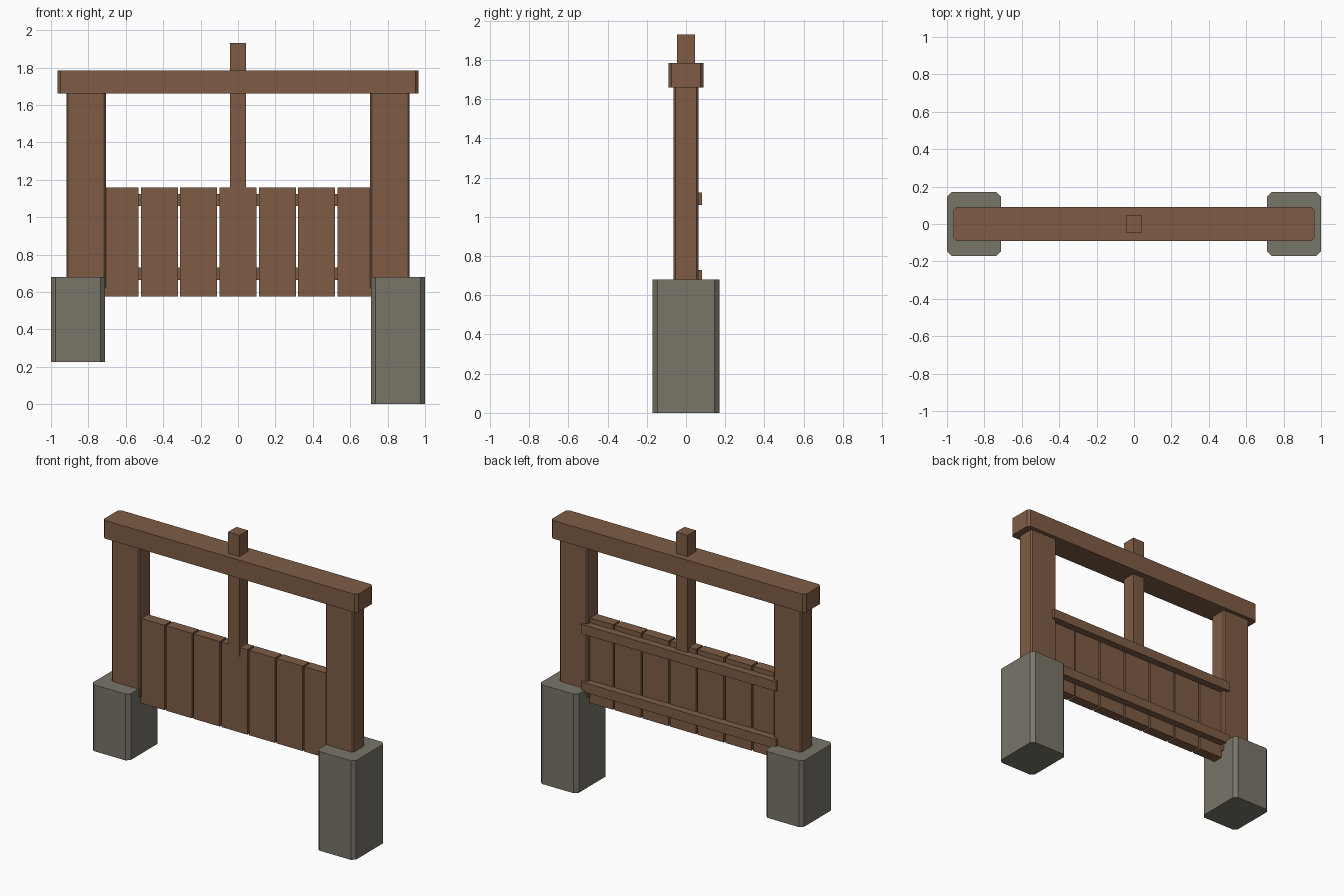
import bpy
import bmesh
from mathutils import Vector

old = bpy.data.objects.get("Cube")
if old:
    bpy.data.objects.remove(old, do_unlink=True)


def make_material(name, rgb):
    mat = bpy.data.materials.new(name)
    mat.use_nodes = True
    color = (*rgb, 1)
    mat.diffuse_color = color
    mat.node_tree.nodes["Principled BSDF"].inputs["Base Color"].default_value = color
    return mat


wood = make_material("brown wood", (0.21, 0.107, 0.06))
stone = make_material("grey stone", (0.188, 0.178, 0.141))


def block(name, low, high, mat, chamfer=0):
    """Box between two corners, with optional chamfered upright edges."""
    low, high = Vector(low), Vector(high)
    center, size = (low + high) / 2, high - low
    bm = bmesh.new()
    bmesh.ops.create_cube(bm, size=1)
    bmesh.ops.scale(bm, vec=size, verts=bm.verts)
    if chamfer:
        upright = [e for e in bm.edges
                   if abs(e.verts[0].co.z - e.verts[1].co.z) > size.z / 2]
        bmesh.ops.bevel(bm, geom=upright, offset=chamfer, segments=1,
                        affect='EDGES')
    mesh = bpy.data.meshes.new(name)
    bm.to_mesh(mesh)
    bm.free()
    mesh.materials.append(mat)
    obj = bpy.data.objects.new(name, mesh)
    obj.location = center
    bpy.context.collection.objects.link(obj)
    return obj


# Stone footings (the right one is shorter) and the posts set into them
for side, sign, base in (("left", 1, 0), ("right", -1, 0.225)):
    inner, outer = sorted((sign * 0.712, sign))
    block(f"{side}_footing", (inner, -0.17, base), (outer, 0.17, 0.68), stone, 0.024)
    inner, outer = sorted((sign * 0.706, sign * 0.918))
    block(f"{side}_post", (inner, -0.063, 0.62), (outer, 0.063, 1.67), wood, 0.01)

# Top beam and the lifting pole through it
block("top_beam", (-0.965, -0.09, 1.66), (0.965, 0.09, 1.785), wood, 0.016)
block("lifting_pole", (-0.044, -0.046, 1.1), (0.044, 0.046, 1.93), wood)

# Gate planks with narrow gaps
for i in range(7):
    x = (i - 3) * 0.21
    block(f"gate_plank_{i + 1}", (x - 0.099, -0.04, 0.575),
          (x + 0.099, 0.032, 1.158), wood)

# Battens across the back of the gate
for name, z in (("lower_batten", 0.665), ("upper_batten", 1.06)):
    block(name, (-0.74, 0.025, z), (0.74, 0.082, z + 0.065), wood)
